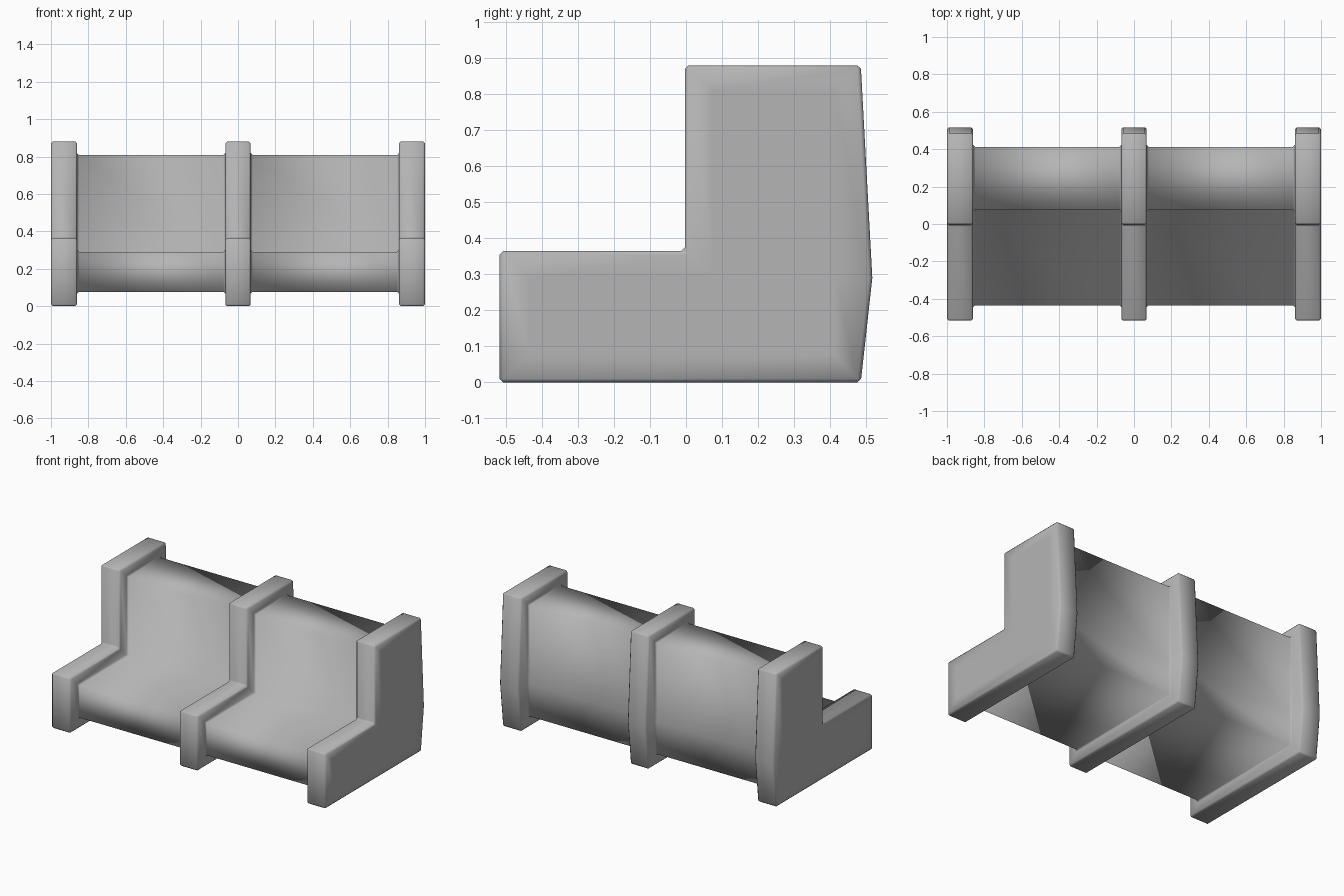
import bpy, bmesh

if "Cube" in bpy.data.objects:
    bpy.data.objects.remove(bpy.data.objects["Cube"])

# Matching (y, z) outlines: raised panel and the slimmer bench between panels
PANEL = [(-0.517, 0), (0.485, 0), (0.517, 0.29), (0.485, 0.88),
         (-0.003, 0.88), (-0.003, 0.365), (-0.517, 0.365)]
BENCH = [(-0.435, 0.077), (0.412, 0.077), (0.412, 0.29), (0.412, 0.808),
         (0.077, 0.808), (0.077, 0.29), (-0.435, 0.29)]


def loft(bm, sections):
    """Bridge the outlines placed along x, then cap both ends."""
    rings = [[bm.verts.new((x, y, z)) for y, z in outline]
             for x, outline in sections]
    n = len(rings[0])
    for a, b in zip(rings, rings[1:]):
        for i in range(n):
            j = (i + 1) % n
            bm.faces.new((a[i], a[j], b[j], b[i]))
    bm.faces.new(rings[0])
    bm.faces.new(rings[-1])
    bmesh.ops.recalc_face_normals(bm, faces=bm.faces)


# Each panel rises from the bench outline and returns to it
sections = []
for x0, x1 in ((-1.0, -0.86), (-0.068, 0.068), (0.86, 1.0)):
    sections += [(x0, BENCH), (x0, PANEL), (x1, PANEL), (x1, BENCH)]

bm = bmesh.new()
loft(bm, sections)

# Small chamfer on the panels and where they meet the bench
edges = [e for e in bm.edges
         if e.calc_length() > 0.01 and e.calc_face_angle(0) > 0.5
         and abs(e.verts[0].co.x - e.verts[1].co.x) < 0.5]
bmesh.ops.bevel(bm, geom=edges, offset=0.01, offset_type="OFFSET",
                segments=1, profile=0.5, affect="EDGES")
bmesh.ops.recalc_face_normals(bm, faces=bm.faces)
for f in bm.faces:
    f.smooth = True

mesh = bpy.data.meshes.new("double_seat")
bm.to_mesh(mesh)
bm.free()
seat = bpy.data.objects.new("double_seat", mesh)
bpy.context.collection.objects.link(seat)

# Mid-grey upholstery
mat = bpy.data.materials.new("grey_upholstery")
mat.diffuse_color = (0.46, 0.46, 0.46, 1)
mat.use_nodes = True
mat.node_tree.nodes["Principled BSDF"].inputs["Base Color"].default_value = mat.diffuse_color
mesh.materials.append(mat)
